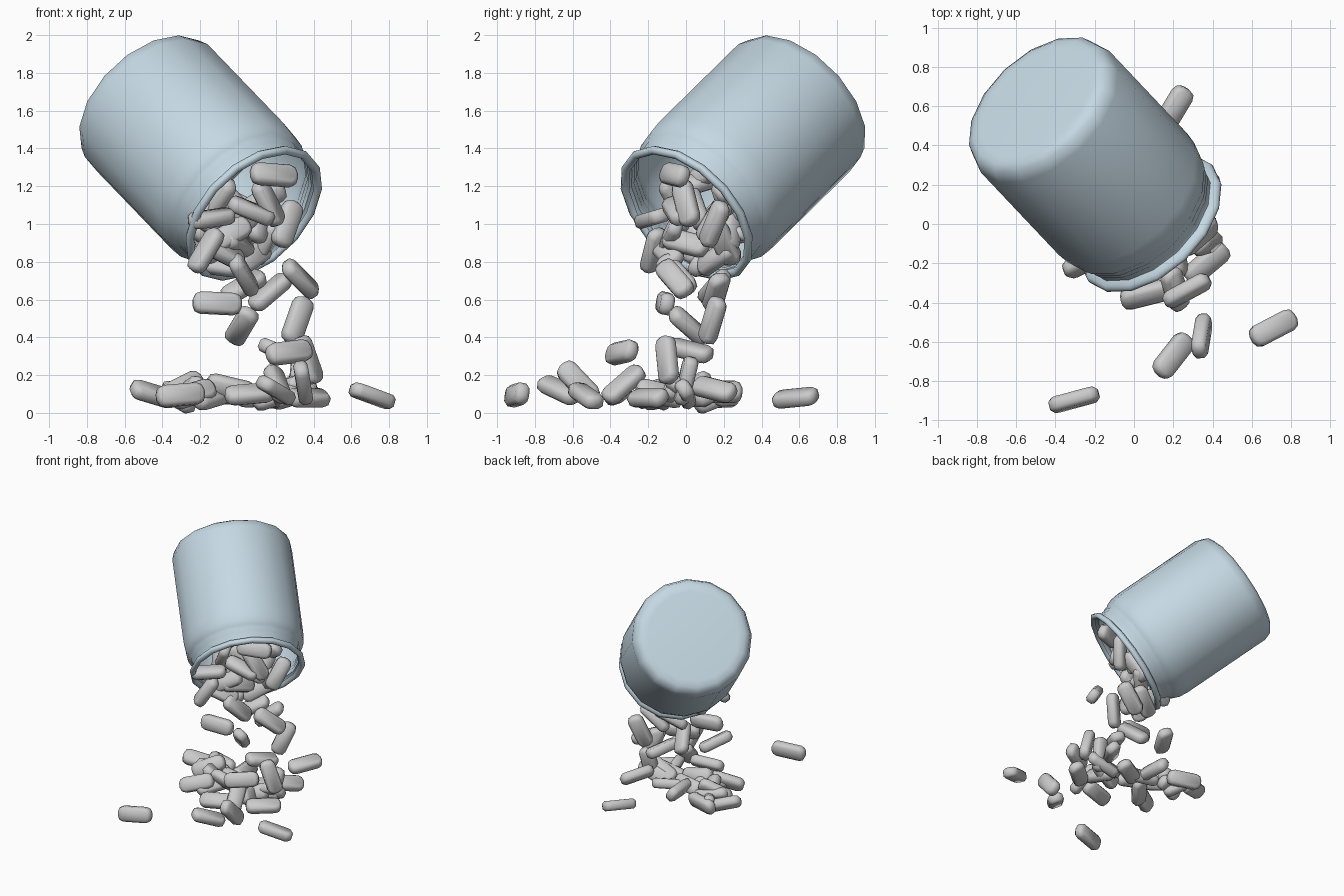
import bpy, bmesh, math, random
from mathutils import Vector, Quaternion

random.seed(11)
AXIS = Vector((-0.56, 0.593, 0.582)).normalized()   # mouth towards base
MOUTH = Vector((0.09, -0.003, 1.05))


def finish(bm, name, angle):
    bmesh.ops.recalc_face_normals(bm, faces=bm.faces)
    me = bpy.data.meshes.new(name)
    bm.to_mesh(me)
    bm.free()
    for p in me.polygons:
        p.use_smooth = True
    me.set_sharp_from_angle(angle=math.radians(angle))
    return me


def add(name, me, loc, quat):
    ob = bpy.data.objects.new(name, me)
    ob.location = loc
    ob.rotation_mode = 'QUATERNION'
    ob.rotation_quaternion = quat
    bpy.context.collection.objects.link(ob)
    return ob


# bottle: (radius, distance from mouth) profile turned in 16 steps
profile = [(0, 1.055), (0.34, 1.06), (0.39, 1.055), (0.43, 1.03), (0.45, 0.97), (0.45, 0.26),
           (0.443, 0.19), (0.425, 0.145), (0.412, 0.13), (0.412, 0.11), (0.402, 0.1),
           (0.402, 0.08), (0.393, 0.07), (0.393, 0.045), (0.42, 0.035),
           (0.432, 0.018), (0.432, 0.002), (0.415, -0.01), (0.395, -0.005), (0.385, 0.015)]
bm = bmesh.new()
vs = [bm.verts.new((r, 0, z)) for r, z in profile]
es = [bm.edges.new(p) for p in zip(vs, vs[1:])]
bmesh.ops.spin(bm, geom=vs + es, axis=(0, 0, 1), cent=(0, 0, 0),
               angle=2 * math.pi, steps=16, use_duplicate=False)
bmesh.ops.remove_doubles(bm, verts=bm.verts, dist=1e-4)
bottle = add("bottle", finish(bm, "bottle", 60), MOUTH, AXIS.to_track_quat('Z', 'Y'))
mat = bpy.data.materials.new("pale_blue")
mat.diffuse_color = (0.56, 0.69, 0.77, 1)
bottle.data.materials.append(mat)

# pill: rounded, chamfered bar
bm = bmesh.new()
bmesh.ops.create_cube(bm, size=1)
bmesh.ops.scale(bm, vec=(0.26, 0.115, 0.075), verts=bm.verts)
side = [e for e in bm.edges if abs(e.verts[0].co.z - e.verts[1].co.z) > 0.01]
bmesh.ops.bevel(bm, geom=side, offset=0.042, segments=2, profile=0.5, affect='EDGES')
caps = [e for e in bm.edges if abs(e.verts[0].co.z - e.verts[1].co.z) < 0.001]
bmesh.ops.bevel(bm, geom=caps, offset=0.018, segments=1, affect='EDGES')
pill_mesh = finish(bm, "pill", 65)
count = 0


def pill(group, loc, direction, roll=0):
    global count
    count += 1
    q = Vector(direction).to_track_quat('X', 'Z') @ Quaternion((1, 0, 0), math.radians(roll))
    add(f"{group}_pill_{count}", pill_mesh, loc, q)


# falling pills: position, direction, roll
falling = [
    (-0.11, -0.11, 0.58, 1, 0.1, -0.05, 80), (0.02, 0.015, 0.46, 0.09, -0.17, 0.15, -40),
    (0.315, 0.14, 0.49, 0.07, 0.06, 0.2, 80), (0.17, 0.16, 0.64, 0.2, 0.05, 0.17, 20),
    (0.33, -0.06, 0.71, 0.15, 0.13, -0.15, 50), (0.27, -0.34, 0.32, 0.24, 0.13, 0.03, 70),
    (0.07, 0.16, 0.82, 0.17, 0.17, 0.12, 70), (0.2, 0.02, 0.33, 0.1, 0.2, -0.05, 20),
    (0.37, -0.1, 0.28, 0.07, 0.02, -0.2, 60), (0.03, 0.15, 0.67, 0.2, 0.1, 0.12, 30),
]
# pills crowding the mouth
spilling = [
    (0.19, -0.06, 1.26, 0.24, 0.1, -0.02, 70), (-0.05, -0.08, 0.94, 0.2, 0.06, 0.12, 70),
    (-0.14, -0.18, 1.03, 0.2, 0.1, 0.03, 15), (0.07, -0.05, 1.07, 0.2, 0.05, -0.08, 20),
    (0.16, 0.0, 1.11, 0.1, 0.05, -0.2, 60), (0.26, 0.15, 1.0, 0.07, 0.08, 0.2, 70),
    (-0.12, 0.08, 0.79, 0.2, -0.05, -0.03, 60), (-0.17, -0.17, 0.86, 0.12, 0.05, 0.2, 20),
    (0.12, 0.15, 1.02, 0.05, 0.12, 0.2, 70), (0.0, 0.0, 0.9, 0.1, 0.2, -0.05, 60),
    (0.15, 0.2, 0.9, 0.1, -0.1, 0.2, 30), (-0.1, -0.05, 1.13, 0.12, -0.1, 0.18, 60),
    (0.03, -0.05, 0.73, 0.1, 0.15, -0.17, 60), (-0.08, -0.1, 0.85, 0.2, 0.1, -0.1, 50),
]
# loose pills on the floor
floor = [
    (-0.305, -0.895, 0.095, 0.24, 0.065, 0.02, 80), (0.71, -0.53, 0.09, 0.23, 0.12, -0.085, 0),
    (0.2, -0.67, 0.12, 0.18, 0.23, -0.11, 20), (0.345, -0.57, 0.16, 0.03, 0.18, -0.19, 75),
    (0.2, 0.58, 0.08, 0.12, 0.2, 0.02, 25), (0.06, -0.36, 0.1, 0.24, 0.06, 0.02, 40),
    (0.21, -0.33, 0.15, -0.05, 0.16, 0.14, 30), (0.37, -0.2, 0.08, 0.19, 0.16, 0, 30),
    (-0.24, -0.19, 0.1, 0.2, 0.1, 0.06, 60), (0.33, 0.0, 0.17, 0.02, 0.05, 0.2, 30),
    (-0.45, 0.15, 0.1, 0.2, 0.1, -0.06, 40), (-0.3, 0.05, 0.13, 0.2, 0.1, 0.1, 60),
    (-0.3, 0.22, 0.09, 0.2, -0.06, 0, 70),
]
for group, rows in (("falling", falling), ("spilling", spilling), ("floor", floor)):
    for r in rows:
        pill(group, r[:3], r[3:6], r[6])

# scattered pills under the bottle
made = 0
while made < 13:
    x, y = random.uniform(-0.38, 0.36), random.uniform(-0.22, 0.24)
    if x + y > -0.33:
        a = random.uniform(0, math.pi)
        pill("floor", (x, y, random.uniform(0.08, 0.13)),
             (math.cos(a), math.sin(a), random.uniform(-0.35, 0.35)), random.uniform(20, 80))
        made += 1

# pills still inside the bottle, resting on its lower wall
down = (Vector((0, 0, -1)) + AXIS * AXIS.z).normalized()
across = AXIS.cross(down)
for i in range(14):
    p = MOUTH + AXIS * random.uniform(0.06, 0.3) + down * random.uniform(-0.1, 0.26) \
        + across * random.uniform(-0.2, 0.2)
    pill("inside", p, [random.uniform(-1, 1) for _ in range(3)], random.uniform(0, 90))
